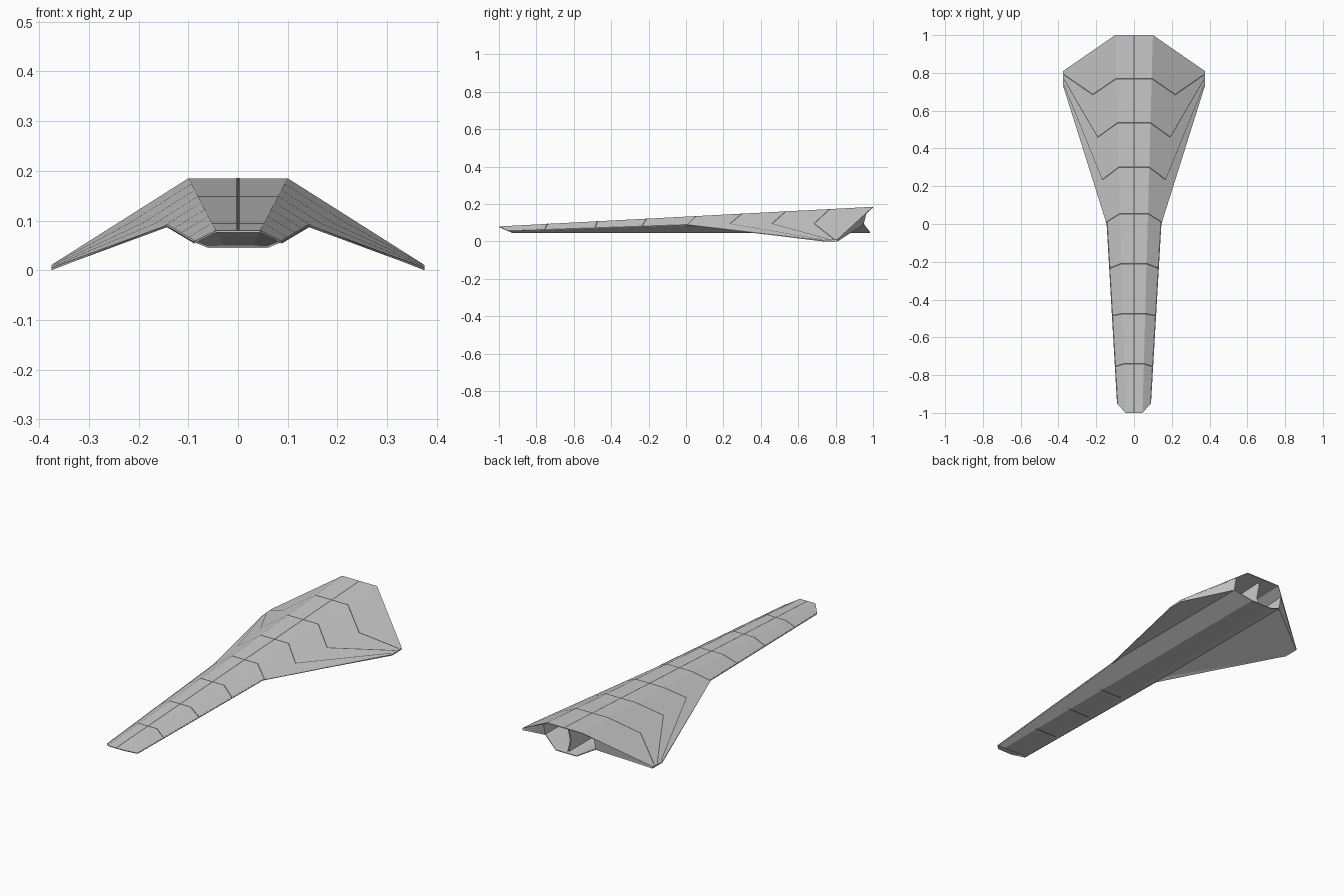
import bpy, bmesh
from mathutils import Vector

if "Cube" in bpy.data.objects:
    bpy.data.objects.remove(bpy.data.objects["Cube"])


# Upper surface: a flat spine strip between two flat sloping side planes
def side_z(x, y):
    return 0.175 - 0.586 * abs(x) + 0.0686 * y


def top_z(x, y):
    return min(0.1325 + 0.0525 * y, side_z(x, y))


def under_z(x, y):
    return 0.045 + max(0, abs(x) - 0.06) * 0.53


def on_top(x, y):
    return (x, y, top_z(x, y))


def make(name, polys, out, thick=0, mat=None):
    """Right-half polygons, turned towards 'out', mirrored over x."""
    bm = bmesh.new()
    for p in polys:
        f = bm.faces.new([bm.verts.new(v) for v in p])
        f.normal_update()
        if f.normal.dot(Vector(out)) < 0:
            f.normal_flip()
    bmesh.ops.remove_doubles(bm, verts=bm.verts, dist=1e-4)
    me = bpy.data.meshes.new(name)
    bm.to_mesh(me)
    bm.free()
    ob = bpy.data.objects.new(name, me)
    bpy.context.collection.objects.link(ob)
    ob.modifiers.new("mirror", 'MIRROR')
    if thick:
        s = ob.modifiers.new("skin", 'SOLIDIFY')
        s.thickness = thick
        s.offset = -1
    if mat:
        me.materials.append(mat)
    return ob


dark = bpy.data.materials.new("groove_grey")
dark.diffuse_color = (0.12, 0.12, 0.12, 1)
dark.use_nodes = True
dark.node_tree.nodes["Principled BSDF"].inputs["Base Color"].default_value = dark.diffuse_color

# Key points of the right half
nose, tail = (0.045, -1, 0.08), (0.1, 1, 0.185)
chine = (0.09, -0.95, side_z(0.09, -0.95))
root = (0.145, 0, 0.09)
tip_f, tip_b = (0.375, 0.73, side_z(0.375, 0.73)), (0.375, 0.81, side_z(0.375, 0.81))
low_f, low_b = (0.375, 0.73, 0), (0.375, 0.81, 0)
kink = (0.145, 0.95, 0.09)
wall_top = (0.145, 0.965, side_z(0.145, 0.965) - 0.002)

# Upper skin
make("upper_skin", [
    [(0, -1, 0.08), nose, tail, (0, 1, 0.185)],
    [nose, chine, root, tip_f, tip_b, tail],
], (0, 0, 1), 0.004)

# Belly and lower flanks of the open fuselage duct
b0, b1 = (0.06, -0.93, 0.045), (0.06, 0.985, 0.045)
make("belly_skin", [
    [(0, -0.93, 0.045), b0, b1, (0, 0.985, 0.045)],
    [b0, chine, root, kink, b1],
], (0, 0, -1), 0.004)

# Wing underside, thin leading and tip edges, rear closing face
make("wing_underside", [[root, low_f, low_b, kink]], (0, 0, -1))
make("wing_edges", [[root, tip_f, low_f], [tip_f, tip_b, low_b, low_f]], (1, -0.3, 0))
make("wing_rear_face", [[kink, low_b, tip_b], [kink, tip_b, wall_top]], (0, 1, 0))

# Exhaust duct walls, bulkhead and central divider
make("exhaust_wall", [[(0.145, 0.78, 0.09), kink, wall_top,
                       (0.145, 0.78, side_z(0.145, 0.78) - 0.002)]], (-1, 0, 0))
make("exhaust_bulkhead", [[(0, 0.78, 0.046), (0.06, 0.78, 0.046), (0.145, 0.78, 0.09),
                           (0.145, 0.78, 0.14), (0.095, 0.78, 0.17), (0, 0.78, 0.17)]], (0, 1, 0))
make("exhaust_divider", [[(0.003, 0.78, 0.046), (0.003, 0.97, 0.046),
                          (0.003, 0.95, 0.10), (0.003, 0.97, 0.178), (0.003, 0.78, 0.168)]], (1, 0, 0))

# Intake ramp dropping from the nose lip to the throat
make("intake_ramp", [
    [(0, -0.995, 0.076), (0.043, -0.995, 0.076), (0.03, -0.6, 0.05), (0, -0.6, 0.05)],
    [(0.043, -0.995, 0.076), (0.086, -0.945, 0.058), (0.06, -0.6, 0.048), (0.03, -0.6, 0.05)],
], (0, 0, -1))


# Panel seams: narrow ribbons following the skin
def ribbon(points, height, lift, w=0.004):
    return [[(ax, ay - w, height(ax, ay - w) + lift), (bx, by - w, height(bx, by - w) + lift),
             (bx, by + w, height(bx, by + w) + lift), (ax, ay + w, height(ax, ay + w) + lift)]
            for (ax, ay), (bx, by) in zip(points, points[1:])]


def spine(y):
    return 0.0725 + 0.0275 * y


seams = []
for y, outer in [(-0.74, [(0.101, -0.755)]), (-0.475, [(0.116, -0.485)]),
                 (-0.21, [(0.131, -0.235)]), (0.055, [(0.146, 0.01)]),
                 (0.30, [(0.167, 0.235), (0.37, 0.735)]),
                 (0.535, [(0.192, 0.46), (0.37, 0.765)]),
                 (0.77, [(0.218, 0.685), (0.37, 0.79)])]:
    seams += ribbon([(0, y), (spine(y), y)] + outer, top_z, 0.0008)
seams.append([(0, -0.995, top_z(0, -0.995) + 0.0008), (0.003, -0.995, top_z(0, -0.995) + 0.0008),
              (0.003, 0.995, top_z(0, 0.995) + 0.0008), (0, 0.995, top_z(0, 0.995) + 0.0008)])
make("upper_seams", seams, (0, 0, 1), mat=dark)

low = []
for x, y in [(0.1, -0.73), (0.116, -0.475), (0.131, -0.225)]:
    low += ribbon([(x, y), (0.06, y + 0.05), (0, y + 0.05)], under_z, -0.0008)
make("belly_seams", low, (0, 0, -1), mat=dark)
